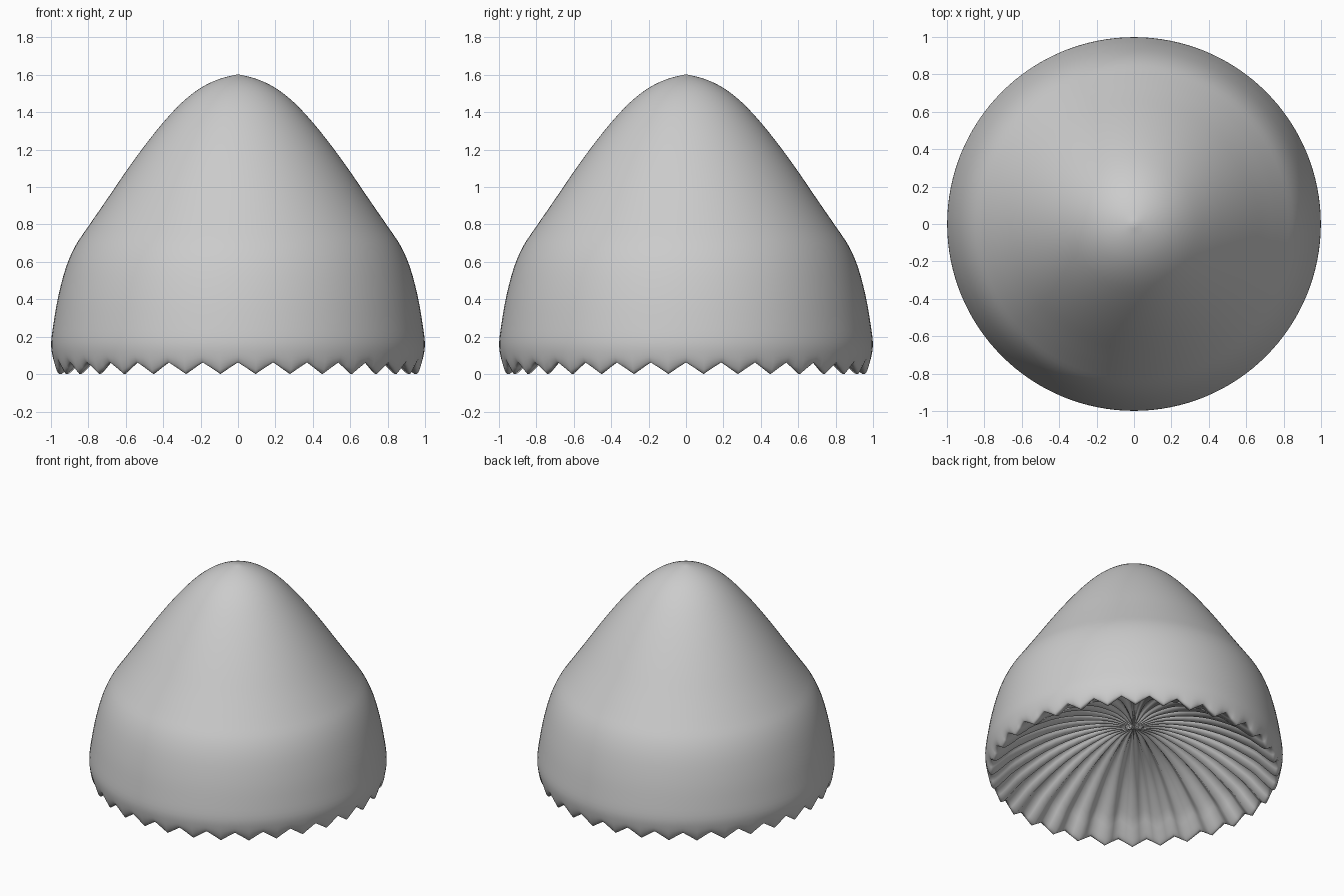
import bpy, bmesh, math
from mathutils import Vector

if "Cube" in bpy.data.objects:
    bpy.data.objects.remove(bpy.data.objects["Cube"])

TEETH = 32          # gills around the rim
SEG = TEETH * 4     # columns around the cap

# Profile from apex over the rim to the underside centre: radius, height, gill depth
profile = [
    (0, 1.603, 0), (.1, 1.578, 0), (.2, 1.53, 0), (.3, 1.452, 0),
    (.4, 1.345, 0), (.5, 1.22, 0), (.6, 1.082, 0), (.7, .935, 0),
    (.8, .79, 0), (.87, .685, 0), (.92, .57, 0), (.96, .42, 0),
    (.985, .28, 0), (.999, .17, 0), (.993, .1, .004), (.98, .055, .018),
    (.962, .032, .031), (.935, .045, .036), (.88, .095, .036),
    (.8, .165, .036), (.6, .285, .034), (.4, .36, .028), (.2, .395, .018),
    (.08, .385, .009), (0, .365, 0),
]


def smooth_path(points, steps):
    """Catmull-Rom curve through the points."""
    p = [Vector(q) for q in points]
    out = []
    for i in range(len(p) - 1):
        a, b, c, d = p[max(i - 1, 0)], p[i], p[i + 1], p[min(i + 2, len(p) - 1)]
        for s in range(steps):
            t = s / steps
            out.append(.5 * (2 * b + (c - a) * t + (2 * a - 5 * b + 4 * c - d) * t * t
                             + (3 * b - a - 3 * c + d) * t ** 3))
    return out + [p[-1]]


def wave(i):
    """Triangle wave, +1 at a groove and -1 at a gill edge."""
    return abs((i % 4) - 2) - 1


# Mushroom cap: rings of the profile, with gills pleated into the underside
path = smooth_path(profile, 3)
bm = bmesh.new()
top = bm.verts.new((0, 0, path[0].y))
bottom = bm.verts.new((0, 0, path[-1].y))
rings = []
for r, z, w in path[1:-1]:
    ring = []
    for i in range(SEG):
        a = 2 * math.pi * i / SEG
        ring.append(bm.verts.new((r * math.cos(a), r * math.sin(a), max(0, z + w * wave(i)))))
    rings.append(ring)

for i in range(SEG):
    j = (i + 1) % SEG
    bm.faces.new((top, rings[0][i], rings[0][j]))
    for u, v in zip(rings, rings[1:]):
        bm.faces.new((u[i], v[i], v[j], u[j]))
    bm.faces.new((bottom, rings[-1][j], rings[-1][i]))
bmesh.ops.recalc_face_normals(bm, faces=bm.faces)
for f in bm.faces:
    f.smooth = True

mesh = bpy.data.meshes.new("mushroom_cap")
bm.to_mesh(mesh)
bm.free()
cap = bpy.data.objects.new("mushroom_cap", mesh)
bpy.context.collection.objects.link(cap)
